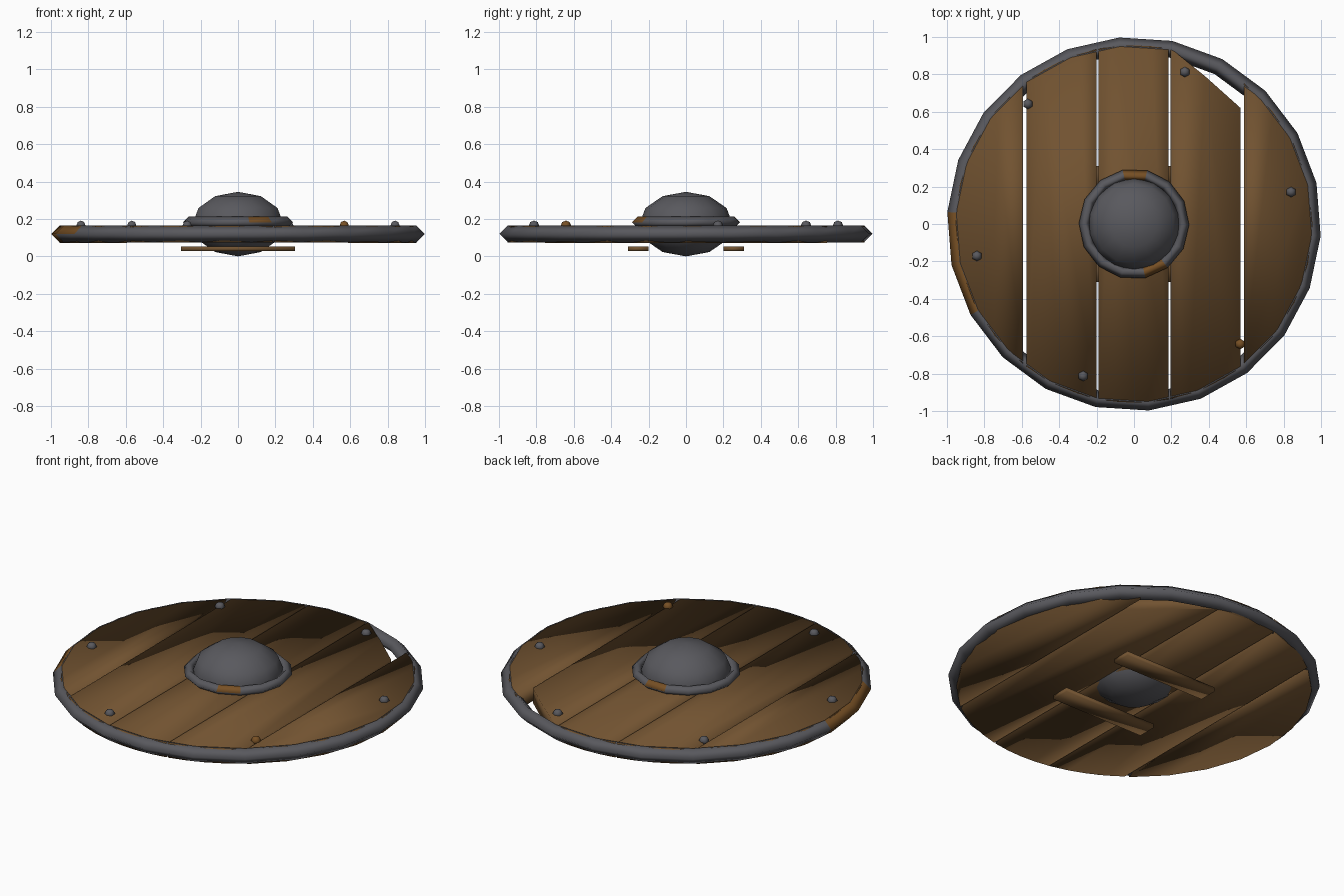
import bpy, bmesh, math

if "Cube" in bpy.data.objects:
    bpy.data.objects.remove(bpy.data.objects["Cube"])


def material(name, rgb):
    m = bpy.data.materials.new(name)
    m.diffuse_color = (*rgb, 1)
    m.use_nodes = True
    m.node_tree.nodes["Principled BSDF"].inputs["Base Color"].default_value = m.diffuse_color
    return m


wood = material("brown_wood", (0.165, 0.085, 0.030))
metal = material("dark_iron", (0.100, 0.100, 0.112))
rust = material("rust_brown", (0.185, 0.080, 0.018))


def finish(name, bm, mats, smooth=True):
    bmesh.ops.recalc_face_normals(bm, faces=bm.faces)
    for f in bm.faces:
        f.smooth = smooth
    me = bpy.data.meshes.new(name)
    bm.to_mesh(me)
    bm.free()
    for m in mats:
        me.materials.append(m)
    ob = bpy.data.objects.new(name, me)
    bpy.context.collection.objects.link(ob)
    return ob


def extrude_outline(name, pts, z0, z1):
    bm = bmesh.new()
    lo = [bm.verts.new((x, y, z0)) for x, y in pts]
    hi = [bm.verts.new((x, y, z1)) for x, y in pts]
    bm.faces.new(lo[::-1])
    bm.faces.new(hi)
    n = len(pts)
    for i in range(n):
        j = (i + 1) % n
        bm.faces.new((lo[i], lo[j], hi[j], hi[i]))
    return finish(name, bm, [wood])


def diamond_ring(name, major, minor, z, count, offset, rusty):
    """Ring with a four-sided section; rusty = segments with rusted outer faces."""
    bm = bmesh.new()
    rings = []
    for i in range(count):
        a = math.radians(offset) + math.tau * i / count
        rings.append([bm.verts.new(((major + minor * math.cos(b)) * math.cos(a),
                                    (major + minor * math.cos(b)) * math.sin(a),
                                    z + minor * math.sin(b)))
                      for b in (k * math.pi / 2 for k in range(4))])
    for i in range(count):
        p, q = rings[i], rings[(i + 1) % count]
        for k in range(4):
            f = bm.faces.new((p[k], q[k], q[(k + 1) % 4], p[(k + 1) % 4]))
            if i in rusty and k in rusty[i]:
                f.material_index = 1
    return finish(name, bm, [metal, rust])


def ellipsoid(name, loc, r, rz, seg, rings, mat):
    bm = bmesh.new()
    bmesh.ops.create_uvsphere(bm, u_segments=seg, v_segments=rings, radius=1)
    for v in bm.verts:
        v.co = (v.co.x * r + loc[0], v.co.y * r + loc[1], v.co.z * rz + loc[2])
    return finish(name, bm, [mat])


# Planks, cut to the circle, with one broken corner
R = 0.955
spans = [(-R, -0.593), (-0.575, -0.2), (-0.19, 0.185), (0.195, 0.57), (0.587, R)]
for i, (x0, x1) in enumerate(spans):
    a0, a1 = math.acos(x1 / R), math.acos(x0 / R)
    arc = [(R * math.cos(a0 + (a1 - a0) * t / 4), R * math.sin(a0 + (a1 - a0) * t / 4))
           for t in range(5)]
    top = [(0.57, 0.62), (0.38, 0.79), (0.22, 0.92), (0.195, 0.935)] if i == 3 else arc
    pts = []
    for p in top + [(x, -y) for x, y in reversed(arc)]:
        if all(math.dist(p, q) > 0.004 for q in pts):
            pts.append(p)
    extrude_outline(f"plank_{i + 1}", pts, 0.072 if i in (0, 4) else 0.075, 0.162)

# Iron rim with a rusted stretch
diamond_ring("iron_rim", 0.955, 0.045, 0.12, 22, 12.7, {10: (0, 3), 11: (0,)})

# Central boss and its flange
ellipsoid("boss_dome", (0, 0, 0.1725), 0.25, 0.1725, 14, 6, metal)
diamond_ring("boss_flange", 0.265, 0.03, 0.182, 14, -1, {3: (0, 1), 11: (0, 1)})

# Rivets, one of them rusted
for k in range(6):
    a = math.radians(11.5 + 60 * k)
    ellipsoid(f"rivet_{k + 1}", (0.857 * math.cos(a), 0.857 * math.sin(a), 0.165),
              0.028, 0.026, 6, 4, rust if k == 5 else metal)

# Two hand grips on the back
for name, s in (("grip_front", -1), ("grip_back", 1)):
    ya, yb = sorted((0.2 * s, 0.31 * s))
    extrude_outline(name, [(-0.305, ya), (0.305, ya), (0.305, yb), (-0.305, yb)], 0.028, 0.053)
